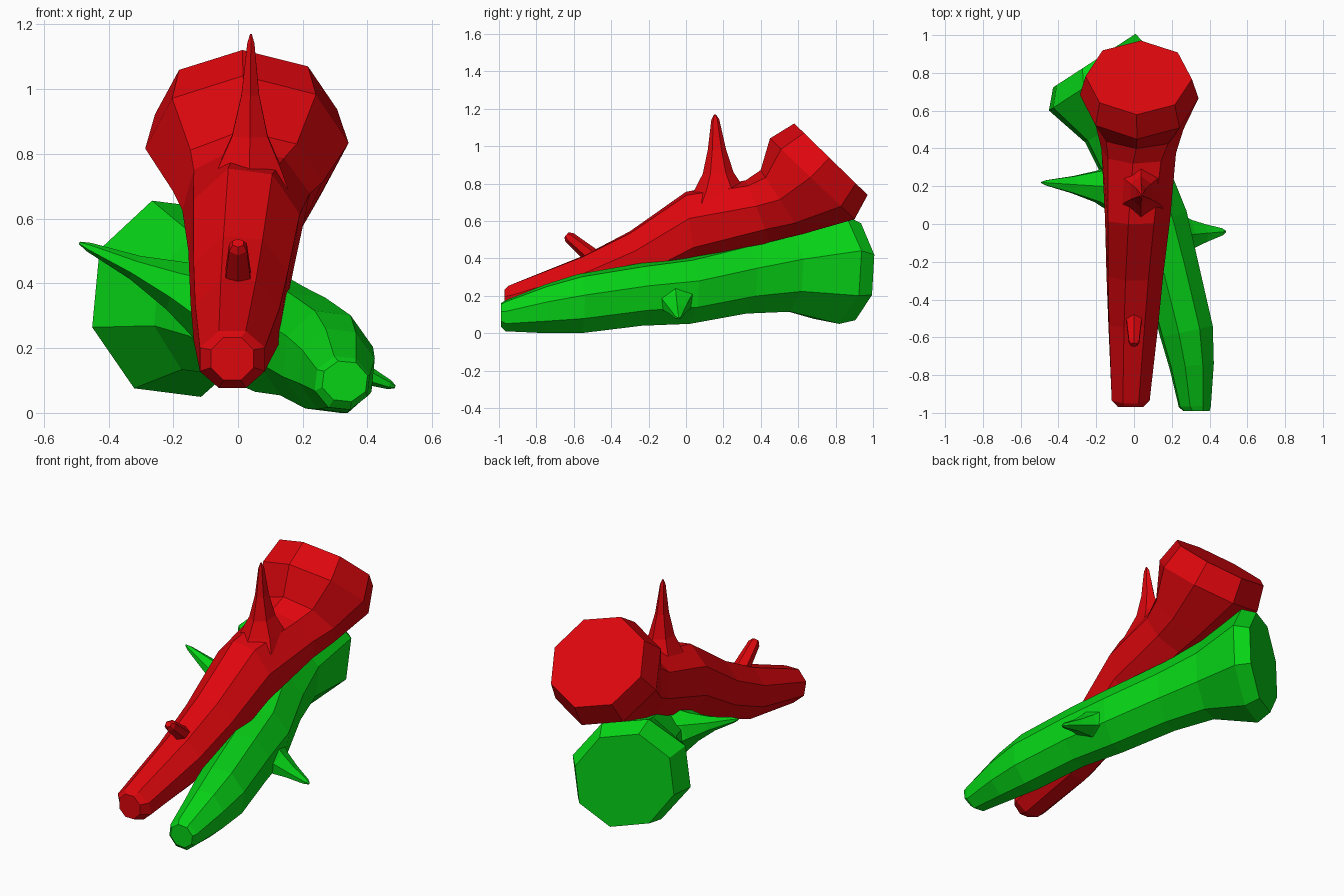
import bpy, bmesh, math
from mathutils import Vector as V

if "Cube" in bpy.data.objects:
    bpy.data.objects.remove(bpy.data.objects["Cube"])

def material(name, col):
    m = bpy.data.materials.new(name)
    m.diffuse_color = (*col, 1)
    m.use_nodes = True
    m.node_tree.nodes["Principled BSDF"].inputs["Base Color"].default_value = m.diffuse_color
    return m

RED = material("red", (0.72, 0.002, 0.004))
GREEN = material("green", (0.002, 0.65, 0.008))

def loft(name, rings, sides, mat):
    """Skin rings given as (centre, half-width vector, half-height vector, phase)."""
    bm = bmesh.new()
    loops = []
    for c, u, v, ph in rings:
        k = 1 + 0.12 * ph  # flats reach the outline when phase is a half step
        loops.append([bm.verts.new(c + u * (k * math.cos(a)) + v * (k * math.sin(a)))
                      for a in (2 * math.pi * (i + ph) / sides for i in range(sides))])
    for a, b in zip(loops, loops[1:]):
        for i in range(sides):
            j = (i + 1) % sides
            bm.faces.new((a[i], a[j], b[j], b[i]))
    bm.faces.new(loops[0][::-1])
    bm.faces.new(loops[-1])
    bmesh.ops.recalc_face_normals(bm, faces=bm.faces)
    me = bpy.data.meshes.new(name)
    bm.to_mesh(me)
    bm.free()
    me.materials.append(mat)
    bpy.context.collection.objects.link(bpy.data.objects.new(name, me))

def spike(name, base, tip, profile, side, mat, sides=6):
    """Tapered stub; profile = (fraction along axis, half-width, half-depth)."""
    base, tip = V(base), V(tip)
    axis = tip - base
    u = (V(side) - axis * (V(side).dot(axis) / axis.length_squared)).normalized()
    v = axis.normalized().cross(u)
    loft(name, [(base + axis * t, u * a, v * b, 0.5) for t, a, b in profile], sides, mat)

# Upper trunk: top (y, z), bottom (y, z), left x, right x, facet phase
upper = [
    (-.97, .235, -.97, .10, -.085, .05, .5),
    (-.95, .255, -.90, .075, -.12, .085, .5),
    (-.55, .415, -.50, .13, -.138, .13, .45),
    (-.30, .545, -.22, .23, -.147, .155, .4),
    (.00, .755, .05, .36, -.153, .19, .35),
    (.32, .815, .45, .49, -.17, .22, .2),
    (.40, .87, .62, .53, -.20, .26, .1),
    (.45, 1.04, .90, .61, -.285, .34, .05),
    (.58, 1.12, .97, .74, -.255, .305, .05),
]
rings = []
for ty, tz, by, bz, x0, x1, ph in upper:
    xm = (x0 + x1) / 2
    t, b = V((xm, ty, tz)), V((xm, by, bz))
    rings.append(((t + b) / 2, V(((x1 - x0) / 2, 0, 0)), (t - b) / 2, ph))
loft("red_trunk", rings, 8, RED)

# Lower trunk: x, y, heading in degrees, half-width, low z, high z
lower = [
    (.33, -.99, 0, .07, .035, .16),
    (.322, -.965, 2, .085, .01, .175),
    (.305, -.75, 6, .118, .0, .26),
    (.278, -.57, 12, .142, .0, .315),
    (.20, -.25, 20, .148, .04, .37),
    (.128, .0, 25, .165, .05, .405),
    (.0, .30, 28, .172, .105, .48),
    (-.09, .53, 30, .195, .115, .55),
    (-.19, .77, 33, .31, .05, .655),
    (-.21, .865, 33, .26, .07, .61),
]
rings = []
for x, y, h, w, z0, z1 in lower:
    a = math.radians(h)
    rings.append((V((x, y, (z0 + z1) / 2)), V((math.cos(a), math.sin(a), 0)) * w,
                  V((0, 0, (z1 - z0) / 2)), 0.36))
loft("green_trunk", rings, 8, GREEN)

# Thorns and stubs
spike("red_tall_thorn", (.035, .18, .70), (.04, .155, 1.17),
      [(0, .13, .18), (.15, .10, .125), (.33, .06, .078), (.6, .03, .046),
       (.94, .012, .02), (1, .003, .004)], (1, 0, 0), RED)
spike("red_short_stub", (0, -.43, .35), (0, -.64, .525),
      [(0, .05, .05), (.45, .042, .04), (.92, .03, .03), (1, .018, .016)],
      (1, 0, 0), RED)
spike("green_long_thorn", (-.06, .19, .335), (-.49, .22, .525),
      [(0, .16, .13), (.3, .09, .075), (.6, .05, .037), (.93, .016, .014),
       (1, .004, .004)], (0, 1, 0), GREEN)
spike("green_side_thorn", (.22, -.06, .19), (.485, -.04, .08),
      [(0, .13, .10), (.3, .082, .06), (.6, .05, .032), (.93, .02, .014),
       (1, .005, .005)], (0, 1, 0), GREEN)
